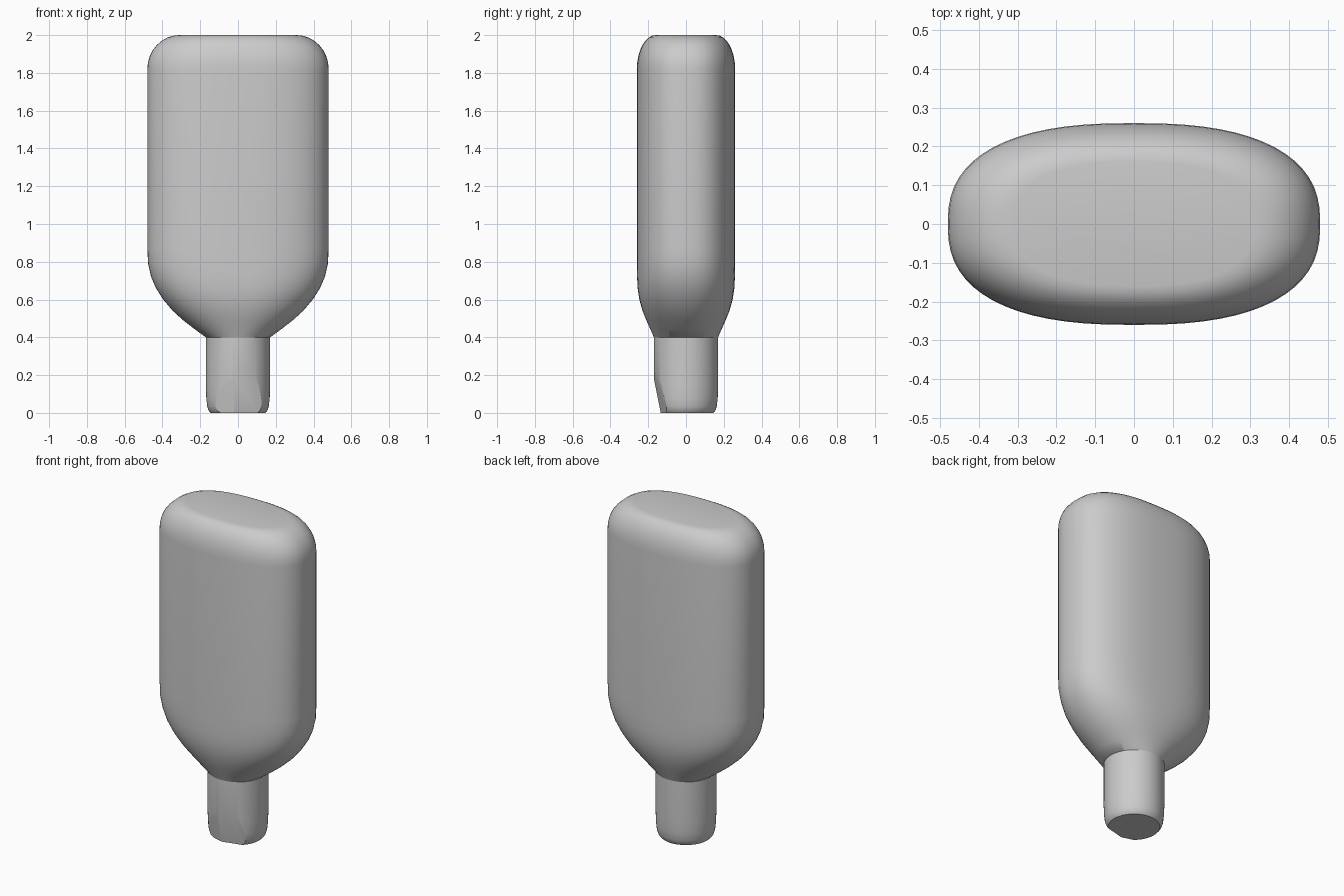
import bpy, bmesh, math
from mathutils import Vector

cube = bpy.data.objects.get("Cube")
if cube:
    bpy.data.objects.remove(cube)

SEGMENTS = 64


def oval(rx, ry, n, z):
    """Ring of points on a superellipse; n = 2 is a plain ellipse."""
    ring = []
    for i in range(SEGMENTS):
        t = math.tau * i / SEGMENTS
        c, s = math.cos(t), math.sin(t)
        ring.append((rx * math.copysign(abs(c) ** (2 / n), c),
                     ry * math.copysign(abs(s) ** (2 / n), s), z))
    return ring


def loft(sections):
    """Skin a closed solid through a stack of (z, rx, ry, n) sections."""
    bm = bmesh.new()
    rings = [[bm.verts.new(p) for p in oval(rx, ry, n, z)]
             for z, rx, ry, n in sections]
    for low, high in zip(rings, rings[1:]):
        for i in range(SEGMENTS):
            j = (i + 1) % SEGMENTS
            bm.faces.new((low[i], low[j], high[j], high[i]))
    bm.faces.new(rings[0][::-1])
    bm.faces.new(rings[-1])
    return bm


def finish(bm, name, angle):
    bmesh.ops.recalc_face_normals(bm, faces=bm.faces)
    mesh = bpy.data.meshes.new(name)
    bm.to_mesh(mesh)
    bm.free()
    obj = bpy.data.objects.new(name, mesh)
    bpy.context.collection.objects.link(obj)
    bpy.ops.object.select_all(action='DESELECT')
    obj.select_set(True)
    bpy.context.view_layer.objects.active = obj
    bpy.ops.object.shade_smooth_by_angle(angle=math.radians(angle))
    return obj


# Flask body: round shoulder flaring into a flat oval, then a rounded end
body = [
    (0.40, 0.17, 0.17, 2.0),
    (0.44, 0.225, 0.187, 2.05),
    (0.49, 0.29, 0.21, 2.1),
    (0.54, 0.345, 0.23, 2.2),
    (0.60, 0.396, 0.247, 2.3),
    (0.66, 0.434, 0.256, 2.4),
    (0.72, 0.46, 0.259, 2.45),
    (0.79, 0.476, 0.26, 2.5),
    (0.87, 0.48, 0.26, 2.5),
]
STEPS = 8
for i in range(STEPS + 1):
    a = math.pi / 2 * i / STEPS
    inset = 1 - math.cos(a)
    body.append((1.82 + 0.18 * math.sin(a), 0.48 - 0.17 * inset,
                 0.26 - 0.10 * inset, 2.5))
finish(loft(body), "flask_body", 40)

# Neck with a softened mouth and two worn flats on its front
neck = loft([
    (0.0, 0.145, 0.145, 2),
    (0.012, 0.155, 0.155, 2),
    (0.035, 0.163, 0.163, 2),
    (0.08, 0.168, 0.168, 2),
    (0.15, 0.17, 0.17, 2),
    (0.40, 0.17, 0.17, 2),
])
for lean in (-0.3, 0.25):
    cut = bmesh.ops.bisect_plane(
        neck, geom=neck.verts[:] + neck.edges[:] + neck.faces[:],
        plane_co=Vector((-0.02, -0.14, 0.03)),
        plane_no=Vector((lean, -1, -0.2)).normalized(), clear_outer=True)
    rim = [e for e in cut["geom_cut"] if isinstance(e, bmesh.types.BMEdge)]
    bmesh.ops.holes_fill(neck, edges=rim, sides=0)
finish(neck, "neck", 25)
